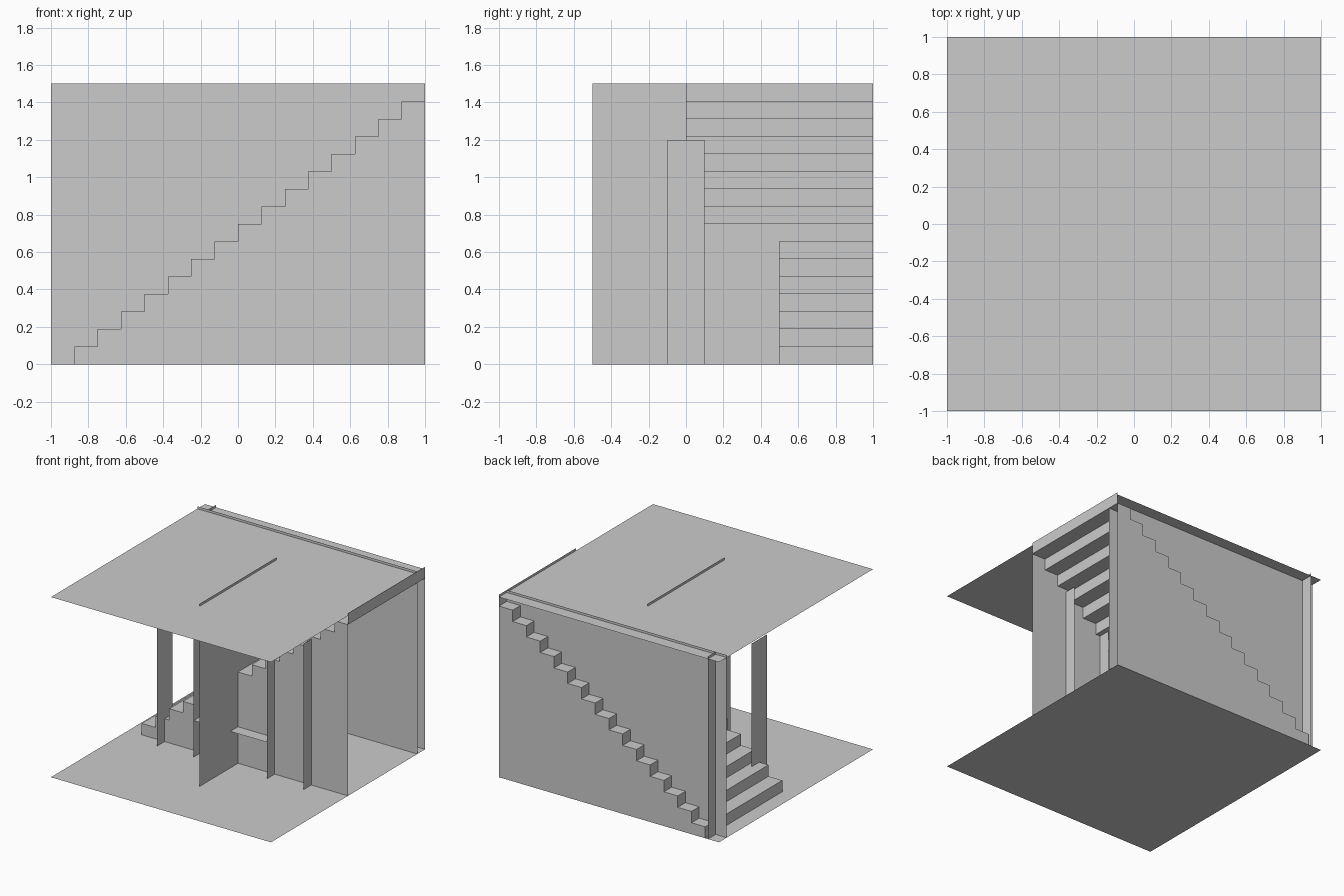
import bpy

if "Cube" in bpy.data.objects:
    bpy.data.objects.remove(bpy.data.objects["Cube"])

STEPS = 16
RUN, RISE = 2.0 / STEPS, 1.5 / STEPS


def sheet(name, verts, faces):
    """Make a thin single-sided surface object from points and faces."""
    mesh = bpy.data.meshes.new(name)
    mesh.from_pydata(verts, [], faces)
    mesh.update()
    obj = bpy.data.objects.new(name, mesh)
    bpy.context.collection.objects.link(obj)
    return obj


def slab(name, x0, x1, y0, y1, z):
    return sheet(name, [(x0, y0, z), (x1, y0, z), (x1, y1, z), (x0, y1, z)], [(0, 1, 2, 3)])


def wall_x(name, x, y0, y1, z1):
    """Upright panel facing along x."""
    return sheet(name, [(x, y0, 0), (x, y1, 0), (x, y1, z1), (x, y0, z1)], [(0, 1, 2, 3)])


def wall_y(name, y, x0, x1, z1):
    """Upright panel facing along y."""
    return sheet(name, [(x0, y, 0), (x1, y, 0), (x1, y, z1), (x0, y, z1)], [(0, 1, 2, 3)])


# Floor and ceiling
slab("floor", -1, 1, -1, 1, 0)
slab("ceiling", -1, 1, -1, 1, 1.48)

# Walls that poke slightly above the ceiling
wall_x("partition_wall", 0, -0.5, 0.5, 1.5)
wall_y("back_wall", 0.9, -1, 1, 1.5)
wall_x("back_fin", -0.9, 0.9, 1, 1.5)

# Stair profile: riser then tread, ending in a last riser at x = 1
profile = []
for i in range(STEPS):
    x = -1 + (i + 1) * RUN
    profile += [(x, i * RISE), (x, (i + 1) * RISE)]

# Treads and risers
n = len(profile)
verts = [(x, 0, z) for x, z in profile] + [(x, 1, z) for x, z in profile]
sheet("stair_treads", verts, [(i, i + n, i + n + 1, i + 1) for i in range(n - 1)])

# Panels closing both sides below the steps, one strip per step
for name, y in (("stair_front_panel", 0), ("stair_back_panel", 1)):
    verts, faces = [], []
    for i in range(1, STEPS):
        x, z, b = -1 + i * RUN, i * RISE, len(verts)
        verts += [(x, y, 0), (x + RUN, y, 0), (x + RUN, y, z), (x, y, z)]
        faces.append((b, b + 1, b + 2, b + 3))
    sheet(name, verts, faces)

# Flat posts standing across the front stair panel
for i, x in enumerate((-2 / 3, -1 / 3, 1 / 3, 2 / 3)):
    wall_x(f"post_{i + 1}", x, -0.1, 0.1, 1.2)

# Shelf between the two inner posts
slab("shelf", -1 / 3, 1 / 3, -0.1, 0.1, 0.3)
